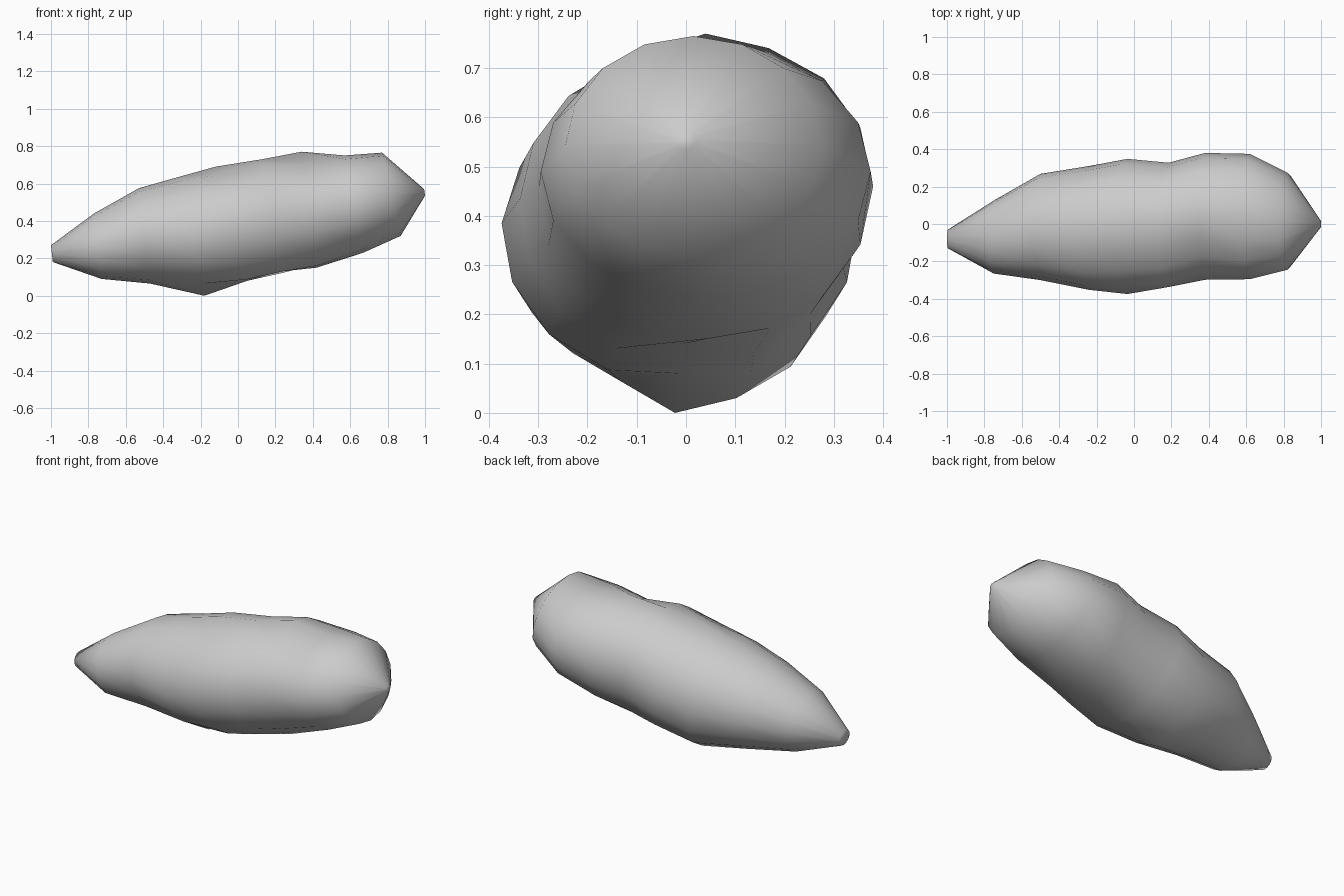
import bpy, bmesh, math

if "Cube" in bpy.data.objects:
    bpy.data.objects.remove(bpy.data.objects["Cube"])

SIDES = 16
# Stations: x, z at top; x, z at bottom; y min, y max;
# then corner dents or lumps (top front, bottom front, bottom back)
SECTIONS = [
    (-1.00, 0.27, -0.99, 0.18, -0.13, -0.03, 0, 0, 0),
    (-0.77, 0.44, -0.73, 0.09, -0.265, 0.125, 0, 0, 0),
    (-0.53, 0.575, -0.47, 0.065, -0.30, 0.268, 0, 0, 0),
    (-0.30, 0.64, -0.18, 0.00, -0.355, 0.31, 0, -0.045, 0),
    (-0.12, 0.69, 0.05, 0.08, -0.375, 0.347, -0.025, 0.015, 0.02),
    (0.13, 0.73, 0.24, 0.14, -0.335, 0.325, 0, 0.03, 0.04),
    (0.34, 0.77, 0.42, 0.15, -0.30, 0.38, -0.045, 0.015, 0),
    (0.57, 0.75, 0.67, 0.23, -0.295, 0.375, 0, 0, 0),
    (0.77, 0.765, 0.87, 0.32, -0.245, 0.275, 0, 0, 0),
    (0.995, 0.57, 1.00, 0.535, -0.02, 0.02, 0, 0, 0),
]
CORNERS = [math.radians(a) for a in (120, 240, 300)]


def section(xt, zt, xb, zb, y0, y1, *lumps):
    """Tilted oval section with small corner lumps."""
    pts = []
    for k in range(SIDES):
        a = 2 * math.pi * k / SIDES
        c, s = math.cos(a), math.sin(a)
        push = 0
        for lump, corner in zip(lumps, CORNERS):
            d = math.cos(a - corner)
            push += lump * max(0, d) ** 4
        y = (y0 + y1) / 2 + c * ((y1 - y0) / 2 + push)
        z = (zt + zb) / 2 + s * ((zt - zb) / 2 + push * (abs(s) < 0.99))
        v = (z - zb) / (zt - zb)
        pts.append((xb + (xt - xb) * v, y, z))
    return pts


# Lumpy body lofted through the tilted sections
bm = bmesh.new()
rings = [[bm.verts.new(p) for p in section(*s)] for s in SECTIONS]
for a, b in zip(rings, rings[1:]):
    for i in range(SIDES):
        j = (i + 1) % SIDES
        bm.faces.new((a[i], a[j], b[j], b[i]))
bm.faces.new(rings[0])
bm.faces.new(rings[-1])
bmesh.ops.recalc_face_normals(bm, faces=bm.faces)
for f in bm.faces:
    f.smooth = True

mesh = bpy.data.meshes.new("tapered_body")
bm.to_mesh(mesh)
bm.free()
body = bpy.data.objects.new("tapered_body", mesh)
bpy.context.collection.objects.link(body)
